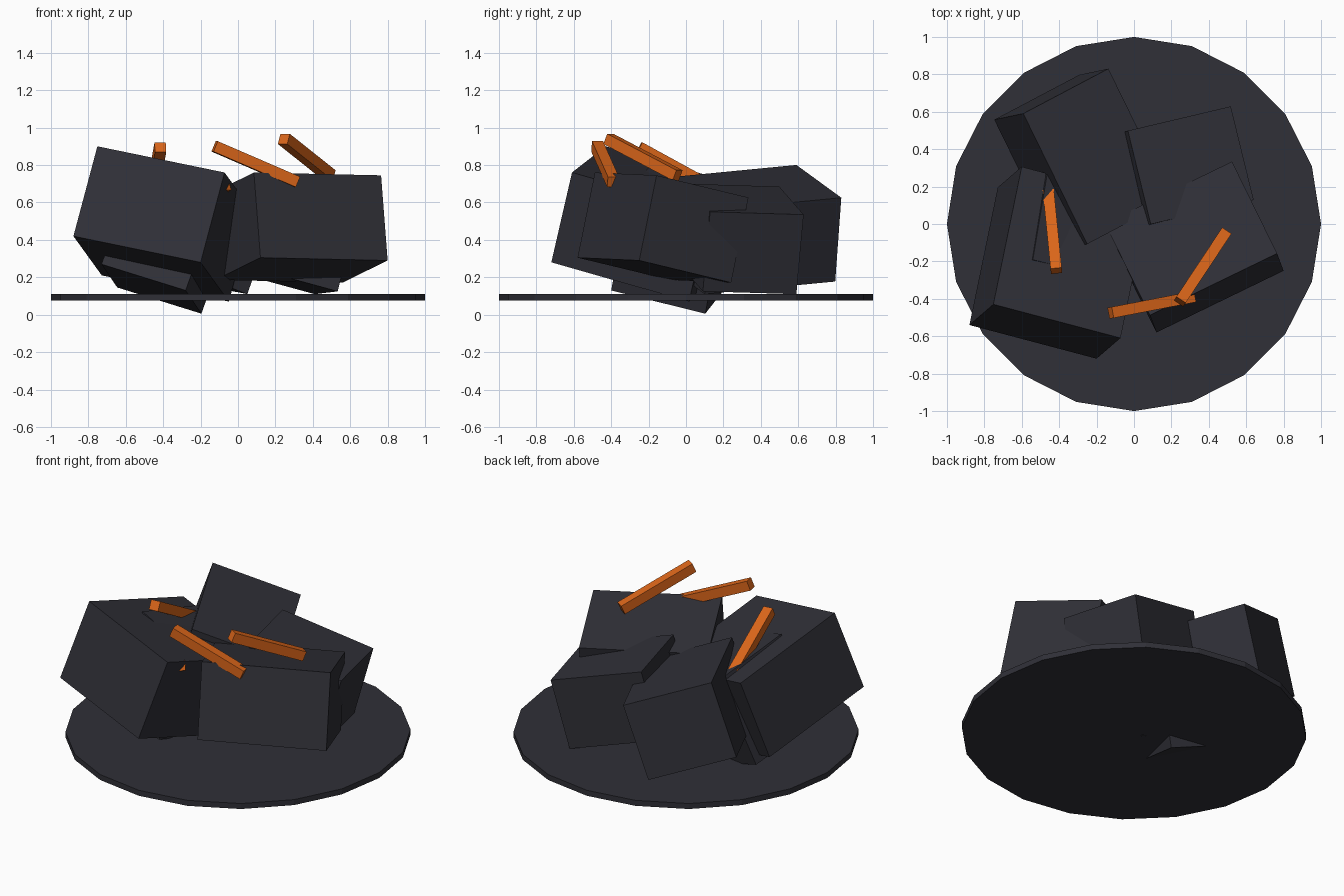
import bpy
from mathutils import Vector, Matrix

if "Cube" in bpy.data.objects:
    bpy.data.objects.remove(bpy.data.objects["Cube"])


def material(name, rgb):
    m = bpy.data.materials.new(name)
    m.diffuse_color = (*rgb, 1)
    m.use_nodes = True
    m.node_tree.nodes["Principled BSDF"].inputs["Base Color"].default_value = m.diffuse_color
    return m


charcoal = material("charcoal", (0.029, 0.029, 0.038))
orange = material("ember orange", (0.70, 0.13, 0.01))


def oriented_cube(name, centre, axes, size, mat):
    """Cube stretched along three perpendicular unit axes."""
    bpy.ops.mesh.primitive_cube_add(size=1)
    ob = bpy.context.object
    ob.name = name
    rot = Matrix(axes).transposed().to_4x4()
    ob.data.transform(Matrix.Translation(centre) @ rot @ Matrix.Diagonal((*size, 1)))
    ob.data.materials.append(mat)


def block(name, corner, right, up, depth):
    """Block from its lower front left corner, right and up edges, and depth."""
    corner, right, up = Vector(corner), Vector(right), Vector(up)
    x = right.normalized()
    z = (up - x * up.dot(x)).normalized()
    y = z.cross(x)
    size = (right.length, depth, up.length)
    centre = corner + (x * size[0] + y * size[1] + z * size[2]) / 2
    oriented_cube(name, centre, (x, y, z), size, charcoal)


def stick(name, start, end, width=0.06):
    """Square stick between two points."""
    start, end = Vector(start), Vector(end)
    x = (end - start).normalized()
    y = Vector((0, 0, 1)).cross(x).normalized()
    oriented_cube(name, (start + end) / 2, (x, y, x.cross(y)),
                  ((end - start).length, width, width), orange)


# Round base plate
bpy.ops.mesh.primitive_cylinder_add(vertices=20, radius=1, depth=0.035,
                                    location=(0, 0, 0.0925))
base = bpy.context.object
base.name = "base_plate"
base.data.materials.append(charcoal)

# Tumbled coal blocks
block("front_left_block", (-0.88, -0.54, 0.42), (0.68, -0.18, -0.14), (0.13, 0.11, 0.48), 0.78)
block("front_right_block", (0.12, -0.58, 0.305), (0.68, 0.33, -0.015), (-0.03, 0.095, 0.455), 0.56)
block("back_left_block", (-0.405, -0.14, 0.285), (0.455, 0.24, -0.175), (0.15, 0.03, 0.45), 0.78)
block("back_right_block", (-0.017, -0.04, 0.275), (0.55, 0.13, -0.15), (0.107, 0.039, 0.425), 0.515)
block("inner_block", (-0.73, -0.29, 0.27), (0.45, -0.11, -0.14), (0.165, 0.105, 0.537), 0.525)

# Glowing sticks lying on the blocks
stick("right_stick", (0.245, -0.415, 0.94), (0.49, -0.045, 0.745))
stick("front_stick", (-0.125, -0.475, 0.90), (0.315, -0.39, 0.71))
stick("left_stick", (-0.415, -0.25, 0.895), (-0.457, 0.17, 0.665))
stick("buried_stick", (-0.065, -0.49, 0.695), (-0.37, -0.18, 0.51))
